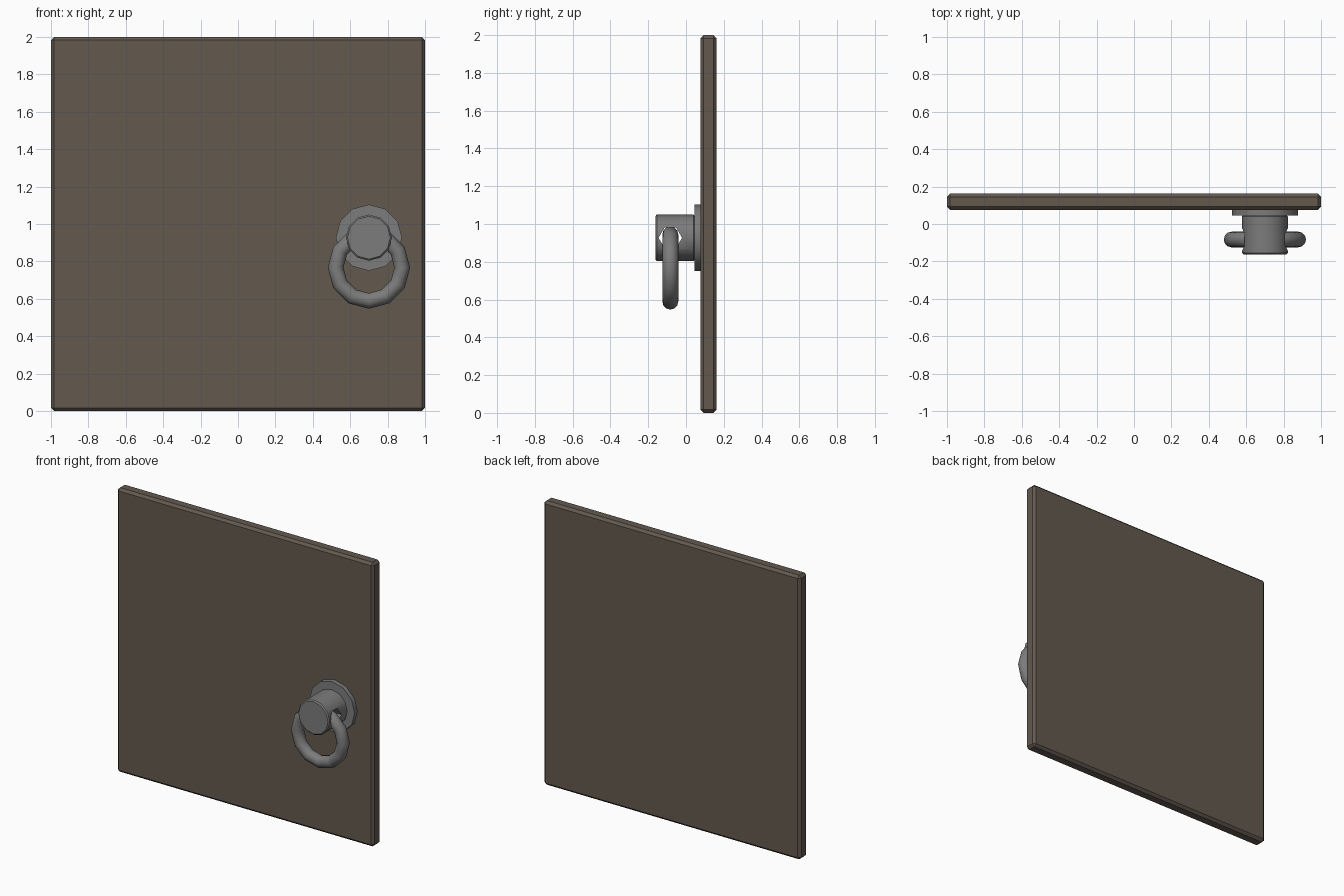
import bpy
from math import pi

if "Cube" in bpy.data.objects:
    bpy.data.objects.remove(bpy.data.objects["Cube"])

wood = bpy.data.materials.new("dark_wood")
wood.diffuse_color = (0.125, 0.1, 0.078, 1)
wood.use_nodes = True
wood.node_tree.nodes["Principled BSDF"].inputs["Base Color"].default_value = wood.diffuse_color
iron = bpy.data.materials.new("iron")
iron.diffuse_color = (0.2, 0.2, 0.2, 1)
iron.use_nodes = True
iron.node_tree.nodes["Principled BSDF"].inputs["Base Color"].default_value = iron.diffuse_color

X, Z = 0.70, 0.927      # knob axis
RING_Y = -0.083


def finish(name, mat, smooth=True):
    ob = bpy.context.object
    ob.name = name
    ob.data.materials.append(mat)
    if smooth:
        bpy.ops.object.shade_smooth_by_angle(angle=pi / 5)
    return ob


def disc(name, radius, y0, y1):
    """Twelve-sided cylinder lying along y, with corners at top and sides."""
    bpy.ops.mesh.primitive_cylinder_add(
        vertices=12, radius=radius, depth=y1 - y0,
        location=(X, (y0 + y1) / 2, Z), rotation=(pi / 2, 0, 0))
    return finish(name, iron)


def bevel(ob, width, angle):
    m = ob.modifiers.new("bevel", 'BEVEL')
    m.width, m.segments = width, 1
    m.limit_method, m.angle_limit = 'ANGLE', angle


# Door panel with chamfered edges
bpy.ops.mesh.primitive_cube_add(size=1, location=(0, 0.119, 1))
bpy.context.object.scale = (2, 0.087, 2)
bpy.ops.object.transform_apply(location=False, rotation=False, scale=True)
bevel(finish("door_panel", wood, False), 0.017, pi / 4)

# Round back plate
disc("back_plate", 0.177, 0.045, 0.077)

# Knob with softened front rim
knob = disc("knob", 0.123, -0.162, 0.048)
bevel(knob, 0.008, pi / 4)

# Hexagonal hole across the knob for the ring
bpy.ops.mesh.primitive_cylinder_add(
    vertices=6, radius=0.062, depth=0.5, location=(X, RING_Y, Z),
    rotation=(0, pi / 2, 0))
bpy.context.object.rotation_euler = (pi / 2, 0, pi / 2)
bpy.context.object.rotation_euler = (0, pi / 2, 0)
hole = bpy.context.object
hole.name = "hole_cutter"
hole.hide_render = True
hole.display_type = 'WIRE'
cut = knob.modifiers.new("hole", 'BOOLEAN')
cut.operation, cut.object, cut.solver = 'DIFFERENCE', hole, 'EXACT'
bpy.context.view_layer.objects.active = knob
for m in [m.name for m in knob.modifiers]:
    bpy.ops.object.select_all(action='DESELECT')
    knob.select_set(True)
    bpy.ops.object.modifier_apply(modifier=m)
bpy.data.objects.remove(hole)

# Hanging ring
bpy.ops.mesh.primitive_torus_add(
    major_segments=12, minor_segments=12, major_radius=0.178,
    minor_radius=0.042, location=(X, RING_Y, 0.767), rotation=(pi / 2, 0, 0))
finish("pull_ring", iron)
